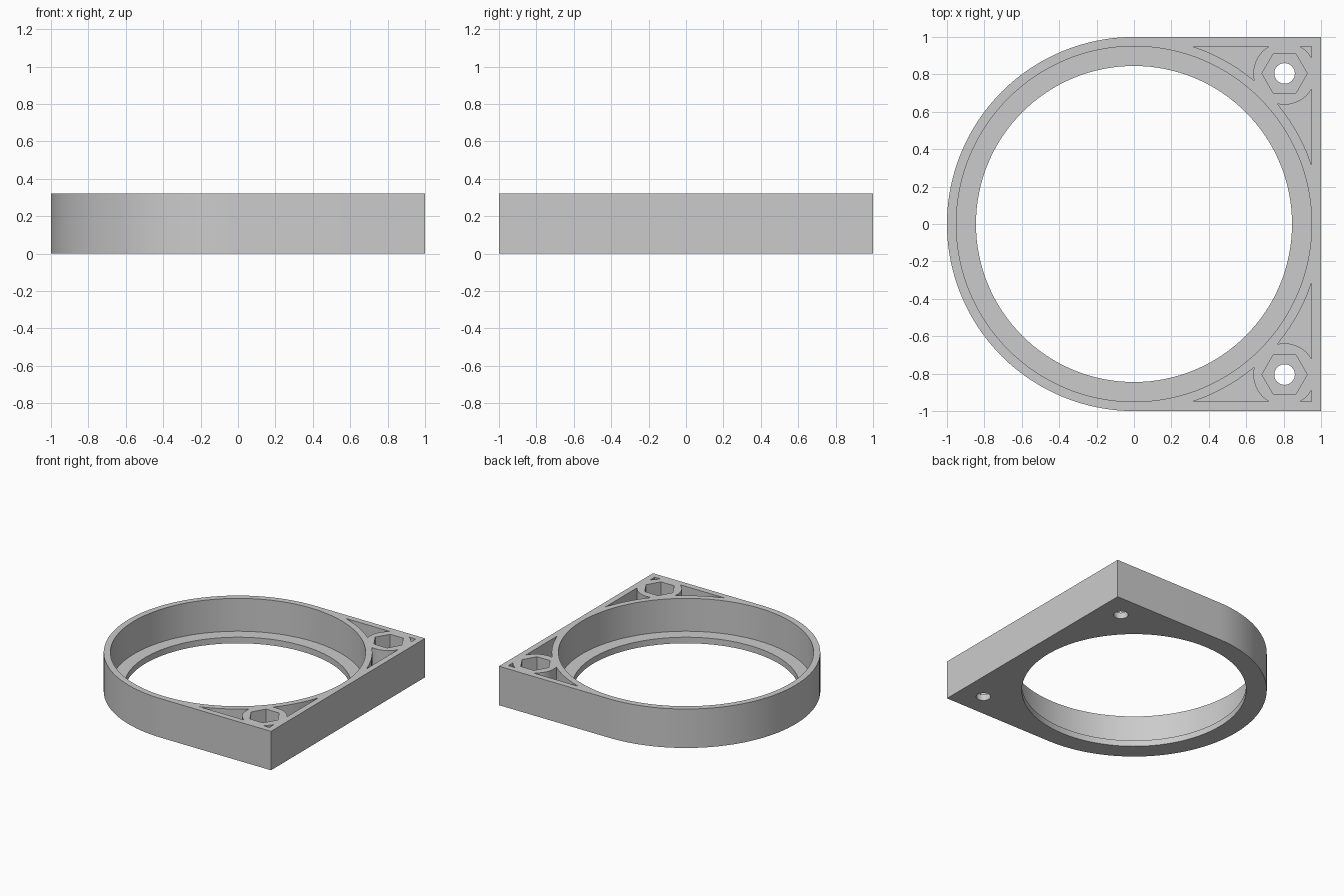
import bpy
import bmesh
from math import cos, sin, pi

cube = bpy.data.objects.get("Cube")
if cube:
    bpy.data.objects.remove(cube, do_unlink=True)

HEIGHT, FLOOR, ABOVE, BELOW = 0.32, 0.05, 0.5, -0.2
BOSS = 0.805

grey = bpy.data.materials.new("plain grey")
grey.use_nodes = True
grey.diffuse_color = (0.6, 0.6, 0.6, 1)
grey.node_tree.nodes["Principled BSDF"].inputs["Base Color"].default_value = (0.6, 0.6, 0.6, 1)


def arc(radius, count, cx=0, cy=0, start=0, sweep=2 * pi, closed=True):
    steps = count if closed else count - 1
    return [(cx + radius * cos(start + sweep * i / steps),
             cy + radius * sin(start + sweep * i / steps)) for i in range(count)]


def prism(name, outline, bottom, top):
    """Extrude a counter-clockwise outline between two heights."""
    bm = bmesh.new()
    face = bm.faces.new([bm.verts.new((x, y, bottom)) for x, y in outline])
    grown = bmesh.ops.extrude_face_region(bm, geom=[face], use_keep_orig=True)
    for v in grown["geom"]:
        if isinstance(v, bmesh.types.BMVert):
            v.co.z = top
    bmesh.ops.recalc_face_normals(bm, faces=bm.faces)
    mesh = bpy.data.meshes.new(name)
    bm.to_mesh(mesh)
    bm.free()
    mesh.materials.append(grey)
    obj = bpy.data.objects.new(name, mesh)
    bpy.context.collection.objects.link(obj)
    return obj


def cut(target, cutter):
    """Subtract the cutter from the target, then discard it."""
    cutter.hide_render = True
    mod = target.modifiers.new("cut", "BOOLEAN")
    mod.operation = "DIFFERENCE"
    mod.solver = "EXACT"
    mod.object = cutter
    bpy.context.view_layer.objects.active = target
    bpy.ops.object.modifier_apply(modifier=mod.name)
    bpy.data.objects.remove(cutter, do_unlink=True)


# Body: half round on one side, square corners on the other
outline = arc(1, 65, start=pi / 2, sweep=pi, closed=False) + [(1, -1), (1, 1)]
body = prism("ring_housing", outline, 0, HEIGHT)

# Stepped round opening
cut(body, prism("recess_cutter", arc(0.95, 128), FLOOR, ABOVE))
cut(body, prism("bore_cutter", arc(0.845, 128), BELOW, ABOVE))

for side in (-1, 1):
    # Hollow corner pockets around the ring wall and the round boss
    y0, y1 = sorted((0.25 * side, 0.95 * side))
    pocket = prism("pocket_cutter", [(0.25, y0), (0.95, y0), (0.95, y1), (0.25, y1)], FLOOR, ABOVE)
    cut(pocket, prism("ring_wall_keeper", arc(1, 128), BELOW, 1))
    cut(pocket, prism("boss_keeper", arc(0.167, 48, BOSS, BOSS * side), BELOW, 1))
    cut(body, pocket)

    # Hexagonal nut seat and screw hole
    cut(body, prism("nut_cutter", arc(0.121, 6, BOSS, BOSS * side), FLOOR, ABOVE))
    cut(body, prism("screw_cutter", arc(0.055, 32, BOSS, BOSS * side), BELOW, ABOVE))

bpy.ops.object.select_all(action="DESELECT")
body.select_set(True)
bpy.context.view_layer.objects.active = body
bpy.ops.object.shade_smooth_by_angle(angle=pi / 6)
